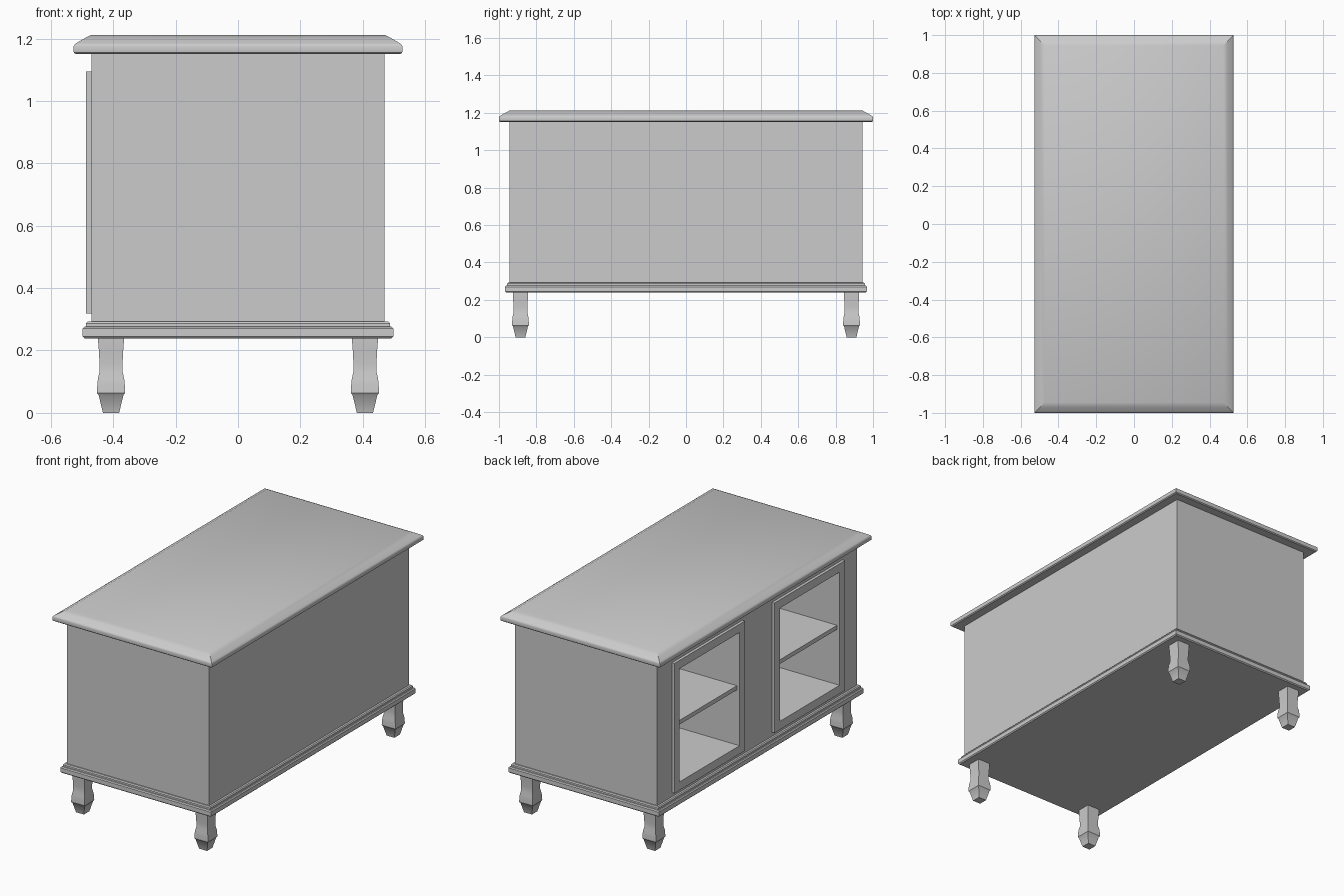
import bpy, bmesh, math
from mathutils import Vector

if "Cube" in bpy.data.objects:
    bpy.data.objects.remove(bpy.data.objects["Cube"], do_unlink=True)

grey = bpy.data.materials.new("plain grey")
grey.use_nodes = True
grey.diffuse_color = (0.6, 0.6, 0.6, 1)
grey.node_tree.nodes["Principled BSDF"].inputs["Base Color"].default_value = grey.diffuse_color


def finish(name, bm, smooth=None):
    bmesh.ops.recalc_face_normals(bm, faces=bm.faces)
    mesh = bpy.data.meshes.new(name)
    bm.to_mesh(mesh)
    bm.free()
    mesh.materials.append(grey)
    obj = bpy.data.objects.new(name, mesh)
    bpy.context.collection.objects.link(obj)
    if smooth:
        bpy.ops.object.select_all(action='DESELECT')
        obj.select_set(True)
        bpy.context.view_layer.objects.active = obj
        bpy.ops.object.shade_smooth_by_angle(angle=math.radians(smooth))
    return obj


def box(name, low, high):
    low, high = Vector(low), Vector(high)
    bm = bmesh.new()
    bmesh.ops.create_cube(bm, size=1)
    for v in bm.verts:
        v.co = (low + high) / 2 + v.co * (high - low)
    return finish(name, bm)


def moulding(name, hx, hy, profile, centre=(0, 0), smooth=None):
    """Rectangular solid whose side follows a profile of (offset, z)."""
    bm = bmesh.new()
    rings = []
    for off, z in profile:
        x, y = hx + off, hy + off
        rings.append([bm.verts.new((centre[0] + sx * x, centre[1] + sy * y, z))
                      for sx, sy in ((-1, -1), (1, -1), (1, 1), (-1, 1))])
    for a, b in zip(rings, rings[1:]):
        for i in range(4):
            j = (i + 1) % 4
            bm.faces.new((a[i], a[j], b[j], b[i]))
    bm.faces.new(rings[0])
    bm.faces.new(rings[-1])
    return finish(name, bm, smooth)


def cut(obj, low, high):
    cutter = box("cutter", low, high)
    cutter.hide_render = True
    mod = obj.modifiers.new("opening", 'BOOLEAN')
    mod.operation, mod.solver, mod.object = 'DIFFERENCE', 'EXACT', cutter
    bpy.context.view_layer.objects.active = obj
    bpy.ops.object.modifier_apply(modifier=mod.name)
    bpy.data.objects.remove(cutter, do_unlink=True)


HX, HY = 0.47, 0.943
DOOR_IN, DOOR_OUT, DOOR_LOW, DOOR_HIGH, RAIL = 0.14, 0.805, 0.318, 1.094, 0.05
OPEN_LOW, OPEN_HIGH = DOOR_LOW + RAIL, DOOR_HIGH - RAIL

# Cabinet carcass with two open compartments
body = box("cabinet_body", (-HX, -HY, 0.26), (HX, HY, 1.16))
for side, label in ((1, "back"), (-1, "front")):
    y0, y1 = sorted((side * DOOR_IN, side * DOOR_OUT))
    o0, o1 = y0 + RAIL, y1 - RAIL
    cut(body, (-0.6, o0, OPEN_LOW), (0.44, o1, OPEN_HIGH))
    # Door frame around the opening, and the shelf behind it
    frame = box(label + "_door_frame", (-0.487, y0, DOOR_LOW), (-HX, y1, DOOR_HIGH))
    cut(frame, (-0.6, o0, OPEN_LOW), (0, o1, OPEN_HIGH))
    box(label + "_shelf", (-HX, o0, 0.697), (0.44, o1, 0.722))

# Overhanging top with a rounded lip and sloping edge
moulding("table_top", 0.527, 1.0, [
    (-0.007, 1.15), (-0.001, 1.155), (0, 1.16), (0, 1.175), (-0.002, 1.18),
    (-0.007, 1.184), (-0.03, 1.198), (-0.055, 1.211)], smooth=35)

# Stepped base moulding
moulding("base_moulding", 0.498, 0.967, [
    (-0.006, 0.239), (0, 0.245), (0, 0.27), (-0.005, 0.276), (-0.011, 0.277),
    (-0.011, 0.287), (-0.016, 0.293), (-0.03, 0.293)], smooth=35)

# Turned square legs with tapered feet
leg_profile = [(0.026, 0), (0.04, 0.058), (0.042, 0.06), (0.045, 0.064),
               (0.044, 0.09), (0.042, 0.11), (0.037, 0.132), (0.037, 0.16),
               (0.039, 0.2), (0.041, 0.225), (0.041, 0.245)]
for sx, xname in ((1, "left"), (-1, "right")):
    for sy, yname in ((1, "back"), (-1, "front")):
        moulding(f"{yname}_{xname}_leg", 0, 0, leg_profile,
                 centre=(sx * 0.407, sy * 0.885), smooth=35)
